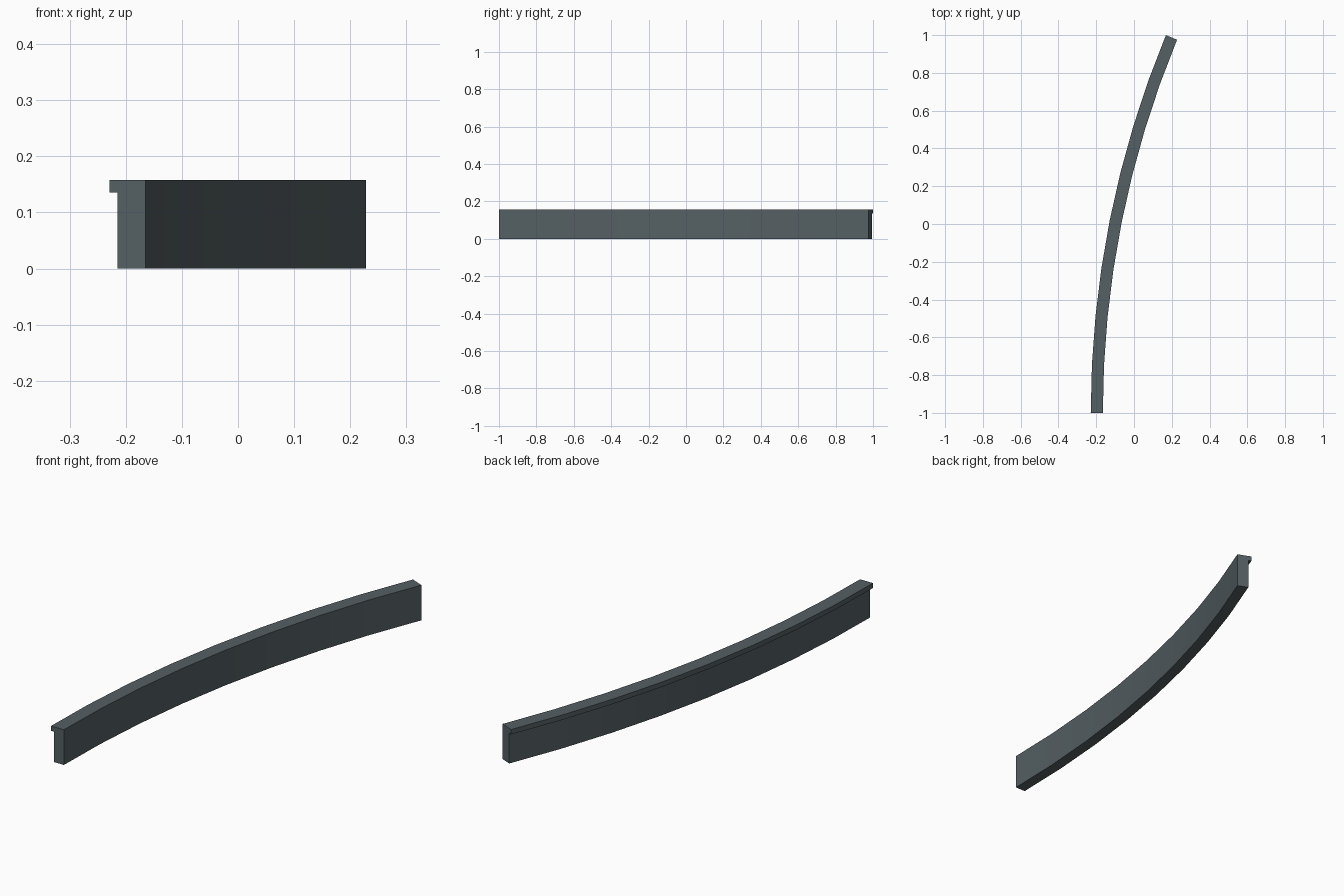
import bpy, bmesh, math

if "Cube" in bpy.data.objects:
    bpy.data.objects.remove(bpy.data.objects["Cube"])

SEGMENTS = 8
SWEEP = math.radians(22.5)
R_OUT = 2.0 / math.sin(SWEEP)      # radius of the lip edge
CX, CY = -0.229 + R_OUT, -1.0      # arc centre

# Cross-section: (distance inward from lip edge, height)
profile = [(0.014, 0.0), (0.064, 0.0), (0.064, 0.158),
           (0.0, 0.158), (0.0, 0.136), (0.014, 0.136)]

# Curved kerb: sweep the profile along the arc
bm = bmesh.new()
rings = []
for i in range(SEGMENTS + 1):
    a = SWEEP * i / SEGMENTS
    rings.append([bm.verts.new((CX - (R_OUT - d) * math.cos(a),
                                CY + (R_OUT - d) * math.sin(a), z))
                  for d, z in profile])
n = len(profile)
for r0, r1 in zip(rings, rings[1:]):
    for j in range(n):
        k = (j + 1) % n
        bm.faces.new((r0[j], r0[k], r1[k], r1[j]))

# End caps
bm.faces.new(rings[0])
bm.faces.new(rings[-1][::-1])
bmesh.ops.recalc_face_normals(bm, faces=bm.faces[:])

mesh = bpy.data.meshes.new("curved_kerb")
bm.to_mesh(mesh)
bm.free()
kerb = bpy.data.objects.new("curved_kerb", mesh)
bpy.context.collection.objects.link(kerb)

# Dark slate colour
mat = bpy.data.materials.new("slate")
mat.diffuse_color = (0.09, 0.115, 0.125, 1.0)
mat.use_nodes = True
mat.node_tree.nodes["Principled BSDF"].inputs["Base Color"].default_value = mat.diffuse_color
mesh.materials.append(mat)

# Smooth along the bend, sharp at the corners
bpy.context.view_layer.objects.active = kerb
kerb.select_set(True)
bpy.ops.object.shade_smooth_by_angle(angle=math.radians(30))
